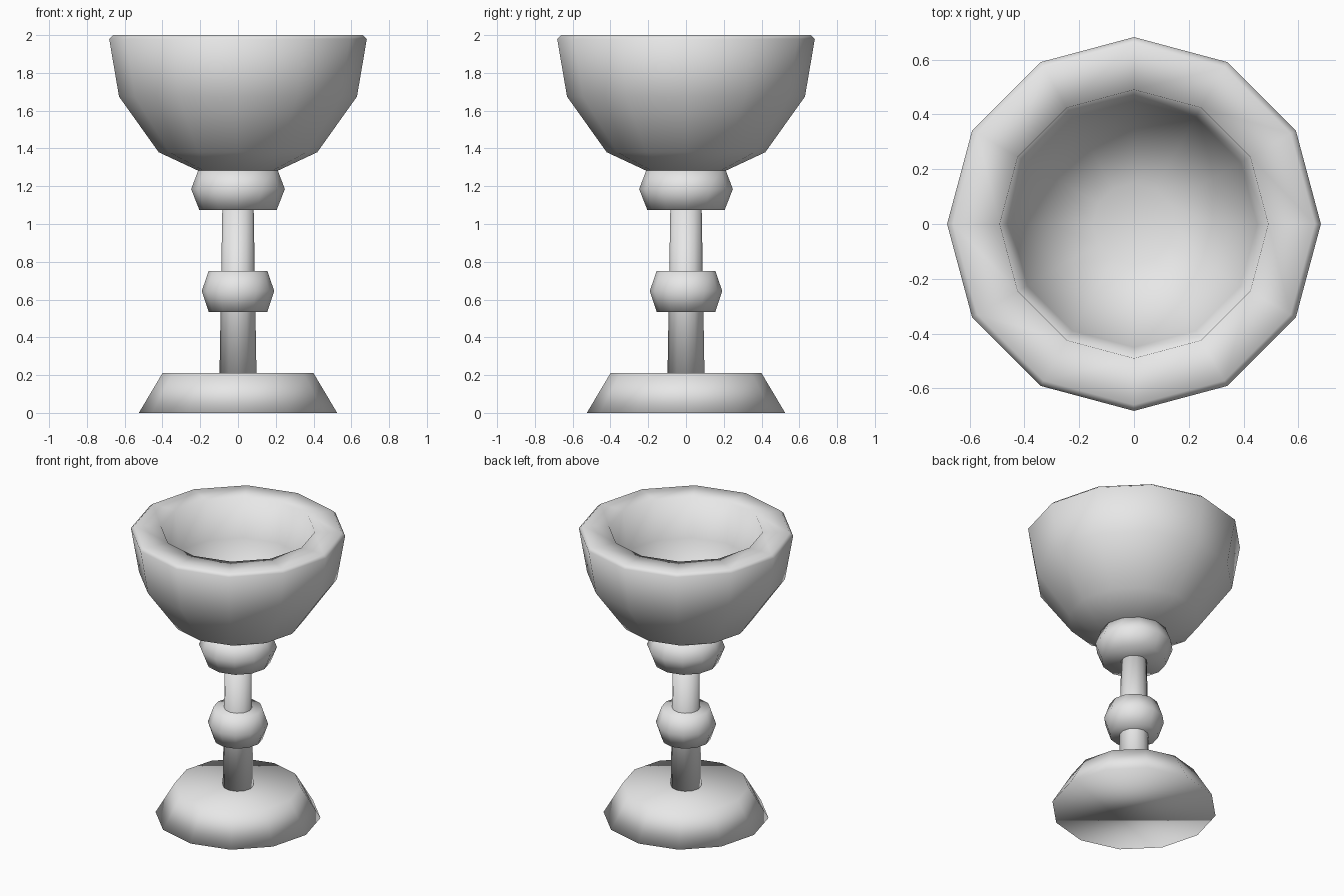
import bpy
import bmesh
from math import cos, sin, tau

SIDES = 12

cube = bpy.data.objects.get("Cube")
if cube:
    bpy.data.objects.remove(cube, do_unlink=True)

grey = bpy.data.materials.new("plain grey")
grey.use_nodes = True
colour = (0.8, 0.8, 0.8, 1)
grey.diffuse_color = colour
grey.node_tree.nodes["Principled BSDF"].inputs["Base Color"].default_value = colour


def turned_part(name, profile):
    """Spin (radius, height) points into a smooth, capped solid."""
    bm = bmesh.new()
    rings = [[bm.verts.new((r * cos(tau * i / SIDES), r * sin(tau * i / SIDES), z))
              for i in range(SIDES)] for r, z in profile]
    for low, high in zip(rings, rings[1:]):
        for i in range(SIDES):
            j = (i + 1) % SIDES
            bm.faces.new((low[i], low[j], high[j], high[i]))
    bm.faces.new(rings[0][::-1])
    bm.faces.new(rings[-1])
    for face in bm.faces:
        face.smooth = True
    mesh = bpy.data.meshes.new(name)
    bm.to_mesh(mesh)
    bm.free()
    mesh.materials.append(grey)
    obj = bpy.data.objects.new(name, mesh)
    bpy.context.collection.objects.link(obj)
    return obj


# Flared foot and tapering stem
turned_part("base", [(0.525, 0), (0.4, 0.21)])
turned_part("stem", [(0.098, 0.2), (0.083, 1.08)])

# Rounded collars around the stem
turned_part("middle_knob", [(0.155, 0.535), (0.192, 0.645), (0.155, 0.752)])
turned_part("upper_knob", [(0.205, 1.075), (0.248, 1.185), (0.21, 1.285)])

# Bowl: outer wall, thick flat rim, then the hollow inside
turned_part("bowl", [
    (0.21, 1.282), (0.42, 1.38), (0.63, 1.675), (0.682, 1.98), (0.66, 2),
    (0.49, 2), (0.45, 1.73), (0.3, 1.5), (0.15, 1.43),
])
